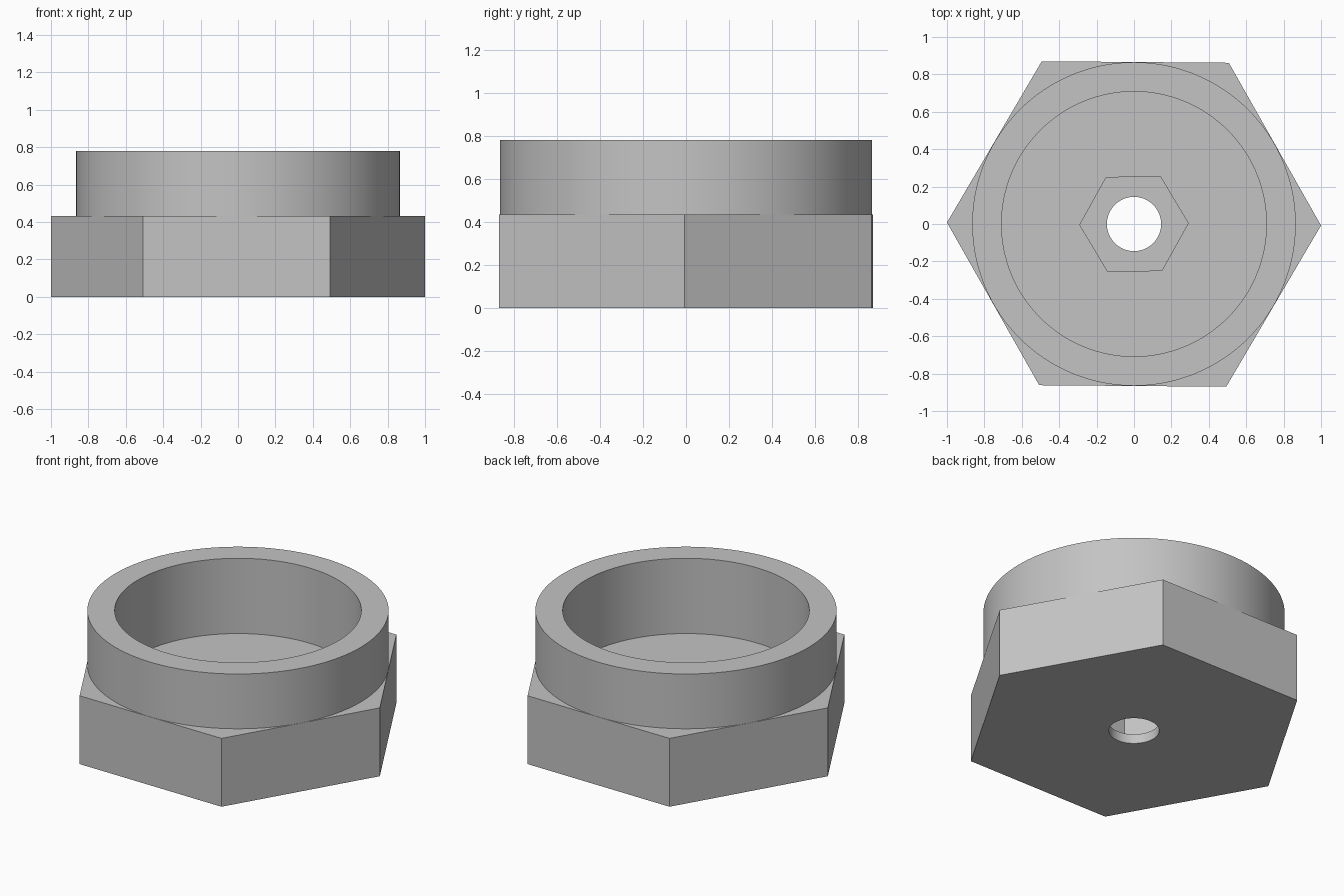
import bpy
import math

# Remove the default cube
default_cube = bpy.data.objects.get("Cube")
if default_cube:
    bpy.data.objects.remove(default_cube, do_unlink=True)

# Single grey finish
grey = bpy.data.materials.new("plain grey")
grey.use_nodes = True
colour = (0.55, 0.55, 0.55, 1)
grey.diffuse_color = colour
grey.node_tree.nodes["Principled BSDF"].inputs["Base Color"].default_value = colour


def prism(name, sides, radius, low, high, turn=0.0):
    """Upright prism with a corner on +x, turned by a small angle."""
    bpy.ops.mesh.primitive_cylinder_add(
        vertices=sides, radius=radius, depth=high - low,
        location=(0, 0, (low + high) / 2),
        rotation=(0, 0, turn + math.pi / 2))
    part = bpy.context.object
    part.name = name
    part.data.materials.append(grey)
    return part


def combine(target, tool, operation):
    """Apply a boolean and discard the tool."""
    mod = target.modifiers.new(tool.name, "BOOLEAN")
    mod.operation = operation
    mod.solver = "EXACT"
    mod.object = tool
    bpy.ops.object.select_all(action="DESELECT")
    target.select_set(True)
    bpy.context.view_layer.objects.active = target
    bpy.ops.object.modifier_apply(modifier=mod.name)
    bpy.data.objects.remove(tool, do_unlink=True)


HEX_TOP, RIM_TOP = 0.433, 0.78
BORE_FLOOR, POCKET_FLOOR = 0.303, 0.06
ROUND = 128

# Hexagonal base with a round collar
cap = prism("hex_cap", 6, 1.0, 0, HEX_TOP, -0.008)
combine(cap, prism("collar", ROUND, 0.865, 0.2, RIM_TOP), "UNION")

# Wide bore, hexagonal nut pocket and bolt hole
combine(cap, prism("bore", ROUND, 0.708, BORE_FLOOR, 1), "DIFFERENCE")
combine(cap, prism("nut_pocket", 6, 0.29, POCKET_FLOOR, 0.5, 0.015), "DIFFERENCE")
combine(cap, prism("bolt_hole", 64, 0.145, -0.2, 0.5), "DIFFERENCE")

# Smooth round walls, crisp edges
bpy.context.view_layer.objects.active = cap
cap.select_set(True)
bpy.ops.object.shade_smooth_by_angle(angle=math.radians(30))
